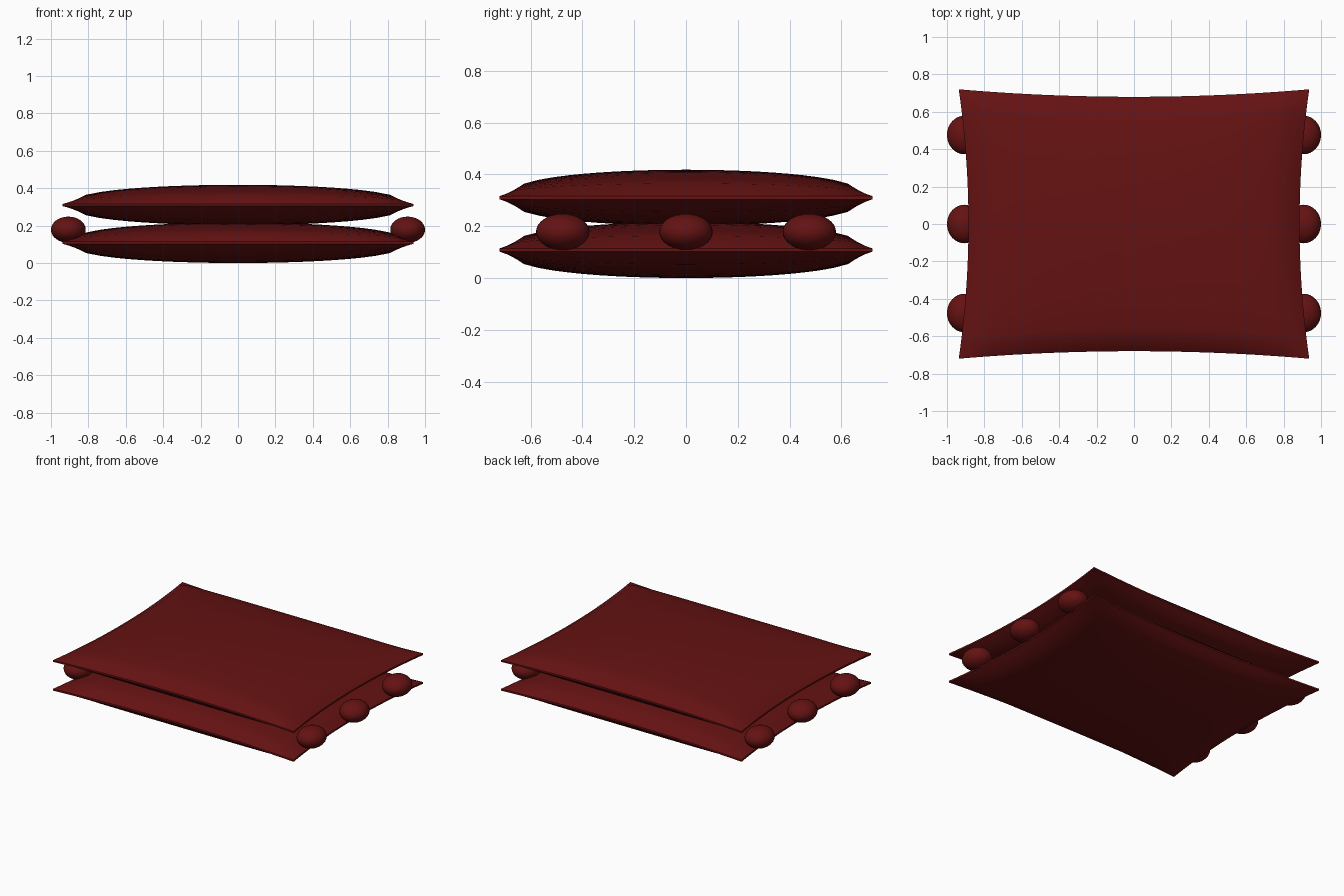
import bpy, bmesh

cube = bpy.data.objects.get("Cube")
if cube:
    bpy.data.objects.remove(cube, do_unlink=True)

red = bpy.data.materials.new("dark_red")
red.use_nodes = True
color = (0.13, 0.006, 0.006, 1)
red.diffuse_color = color
red.node_tree.nodes["Principled BSDF"].inputs["Base Color"].default_value = color

SEGMENTS = 24
PUFF = 0.102      # half thickness of the stuffing
SEAM = 0.006      # half thickness of the edge seam


def dome(t):
    return max(0, 1 - t * t) ** 0.4


def finish(obj, angle):
    obj.data.materials.append(red)
    bpy.ops.object.select_all(action="DESELECT")
    obj.select_set(True)
    bpy.context.view_layer.objects.active = obj
    bpy.ops.object.shade_smooth_by_angle(angle=angle)


def cushion(name, z):
    """Two puffed sheets with drawn-out corners, joined by a thin seam."""
    bm = bmesh.new()
    n = SEGMENTS
    sheets = []
    for side in (1, -1):
        grid = []
        for j in range(n + 1):
            v = 2 * j / n - 1
            row = []
            for i in range(n + 1):
                u = 2 * i / n - 1
                row.append(bm.verts.new((
                    u * (0.885 + 0.052 * v * v),
                    v * (0.68 + 0.04 * u * u),
                    side * (SEAM + PUFF * dome(u) * dome(v)))))
            grid.append(row)
        sheets.append(grid)
        for j in range(n):
            for i in range(n):
                bm.faces.new((grid[j][i], grid[j][i + 1],
                              grid[j + 1][i + 1], grid[j + 1][i]))
    # Seam strip around the rim
    rim = [(0, i) for i in range(n)] + [(j, n) for j in range(n)]
    rim += [(n, n - i) for i in range(n)] + [(n - j, 0) for j in range(n)]
    top, bottom = sheets
    for (a, b), (c, d) in zip(rim, rim[1:] + rim[:1]):
        bm.faces.new((top[a][b], top[c][d], bottom[c][d], bottom[a][b]))
    bmesh.ops.recalc_face_normals(bm, faces=bm.faces)
    mesh = bpy.data.meshes.new(name)
    bm.to_mesh(mesh)
    bm.free()
    obj = bpy.data.objects.new(name, mesh)
    obj.location.z = z
    bpy.context.collection.objects.link(obj)
    finish(obj, 0.8)


cushion("lower_cushion", 0.108)
cushion("upper_cushion", 0.31)

# Flattened balls along both sides, between the cushions
for side, x in (("left", 0.907), ("right", -0.907)):
    for place, y in (("front", -0.476), ("middle", 0), ("back", 0.476)):
        bpy.ops.mesh.primitive_uv_sphere_add(
            segments=32, ring_count=16, radius=1, location=(x, y, 0.178))
        ball = bpy.context.object
        ball.name = f"{side}_{place}_ball"
        ball.scale = (0.093, 0.103, 0.07)
        finish(ball, 0.8)
